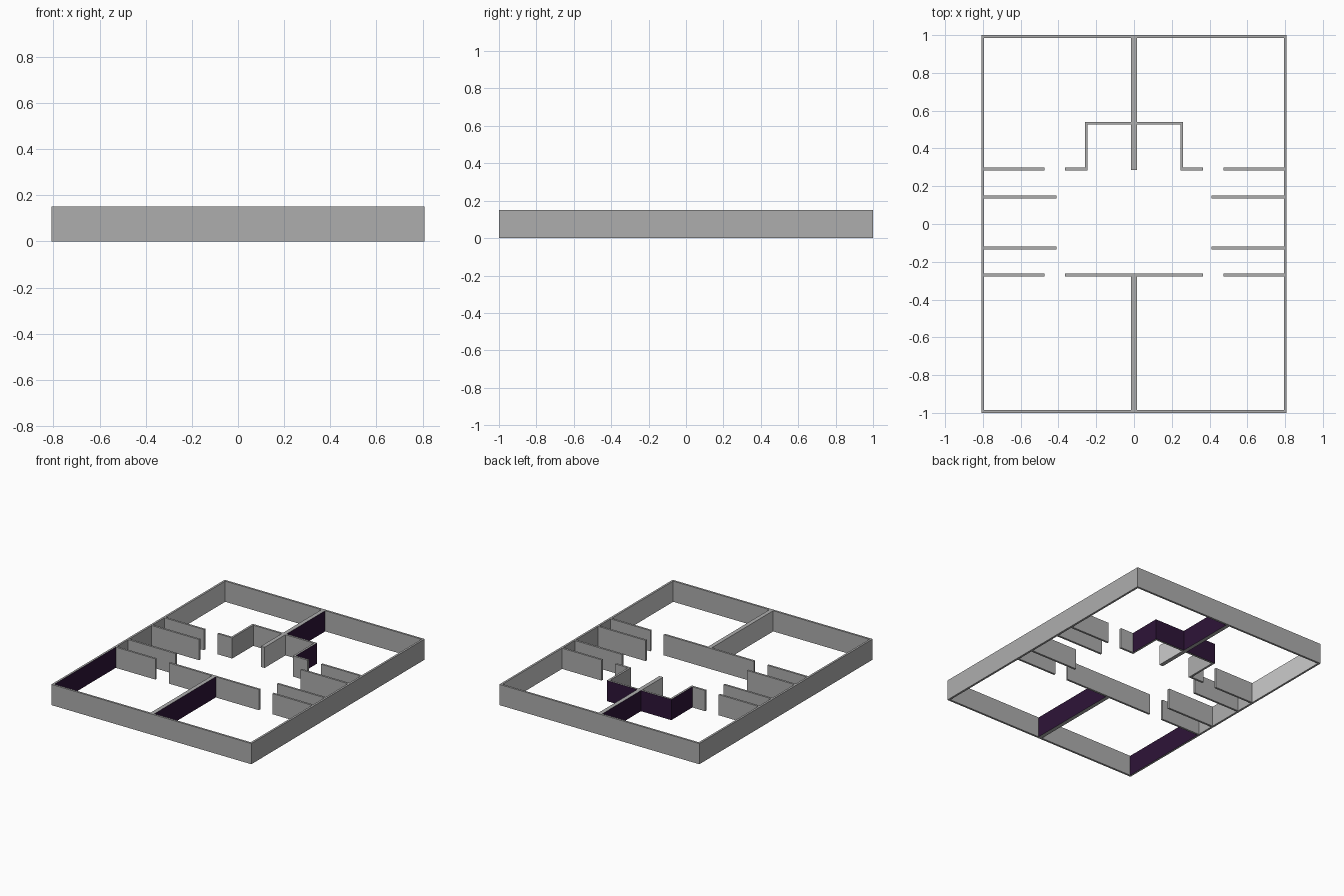
import bpy, bmesh
from mathutils import Vector

if "Cube" in bpy.data.objects:
    bpy.data.objects.remove(bpy.data.objects["Cube"])

H = 0.151    # wall height
T = 0.015    # wall thickness
X, Y = 0.808, 1.0   # outer half width and half depth


def paint(name, rgb):
    m = bpy.data.materials.new(name)
    m.diffuse_color = (*rgb, 1)
    m.use_nodes = True
    m.node_tree.nodes["Principled BSDF"].inputs["Base Color"].default_value = m.diffuse_color
    return m


GREY = paint("grey_plaster", (0.42, 0.42, 0.42))
LIGHT = paint("light_plaster", (0.8, 0.8, 0.8))
PURPLE = paint("dark_purple_paint", (0.027, 0.007, 0.04))
MATS = [GREY, LIGHT, PURPLE]


def extrude_plan(name, outline, mirror=False, painted=()):
    """Extrude a floor-plan outline to wall height, optionally mirrored in x.
    painted: (material, facing, y_min, y_max) for each coloured wall face."""
    bm = bmesh.new()
    base = bm.faces.new([bm.verts.new((x, y, 0)) for x, y in outline])
    res = bmesh.ops.extrude_face_region(bm, geom=[base], use_keep_orig=True)
    top = [v for v in res["geom"] if isinstance(v, bmesh.types.BMVert)]
    bmesh.ops.translate(bm, verts=top, vec=(0, 0, H))
    bmesh.ops.recalc_face_normals(bm, faces=bm.faces)
    bm.normal_update()
    for mat, facing, y0, y1 in painted:
        for f in bm.faces:
            if (f.normal.dot(Vector((*facing, 0))) > 0.9
                    and y0 < f.calc_center_median().y < y1):
                f.material_index = MATS.index(mat)
    me = bpy.data.meshes.new(name)
    bm.to_mesh(me)
    bm.free()
    for m in MATS:
        me.materials.append(m)
    ob = bpy.data.objects.new(name, me)
    bpy.context.collection.objects.link(ob)
    if mirror:
        ob.modifiers.new("mirror", 'MIRROR').use_mirror_merge = False
    return ob


def wall(name, x0, x1, y0, y1, mirror=False, painted=()):
    return extrude_plan(name, [(x0, y0), (x1, y0), (x1, y1), (x0, y1)],
                        mirror, painted)


# Front and back outer walls
wall("front_wall", -X, X, -Y, -Y + T)
wall("back_wall", -X, X, Y - T, Y)

# Side walls, their inner faces split by room
for name, s, front_paint in [("left_wall", -1, PURPLE), ("right_wall", 1, LIGHT)]:
    inner, end = s * (X - T), Y - T
    extrude_plan(name, [(s * X, -end), (s * X, end), (inner, end),
                        (inner, 0.30), (inner, -0.275), (inner, -end)],
                 painted=[(front_paint, (-s, 0), -1, -0.3),
                          (LIGHT, (-s, 0), 0.3, 1)])

# Centre dividers, the back one split where the alcove meets it
extrude_plan("back_divider", [(-T, 0.285), (T, 0.285), (T, 0.535), (T, Y - T),
                              (-T, Y - T), (-T, 0.535)],
             painted=[(m, (s, 0), a, b) for s in (-1, 1)
                      for m, a, b in ((LIGHT, 0.3, 0.53), (PURPLE, 0.53, 1))])
wall("front_divider", -T, T, -Y + T, -0.278,
     painted=[(LIGHT, (-1, 0), -1, 0), (PURPLE, (1, 0), -1, 0)])

# Front corridor wall between the doorways
wall("front_corridor_wall", -0.364, 0.364, -0.278, -0.263)

# Side partitions: (name, inner end, front edge)
for name, x0, y0 in [("back_door_partition", 0.473, 0.283),
                     ("back_bay_partition", 0.41, 0.136),
                     ("front_bay_partition", 0.41, -0.134),
                     ("front_door_partition", 0.473, -0.278)]:
    wall(name, x0, X - T, y0, y0 + T, True)

# Stepped alcove walls, painted on the side facing the back rooms
extrude_plan("alcove_wall", [(T, 0.526), (0.245, 0.526), (0.245, 0.283),
                             (0.364, 0.283), (0.364, 0.298), (0.26, 0.298),
                             (0.26, 0.541), (T, 0.541)], True,
             [(PURPLE, (0, 1), 0.5, 1), (PURPLE, (1, 0), 0.35, 0.5)])
